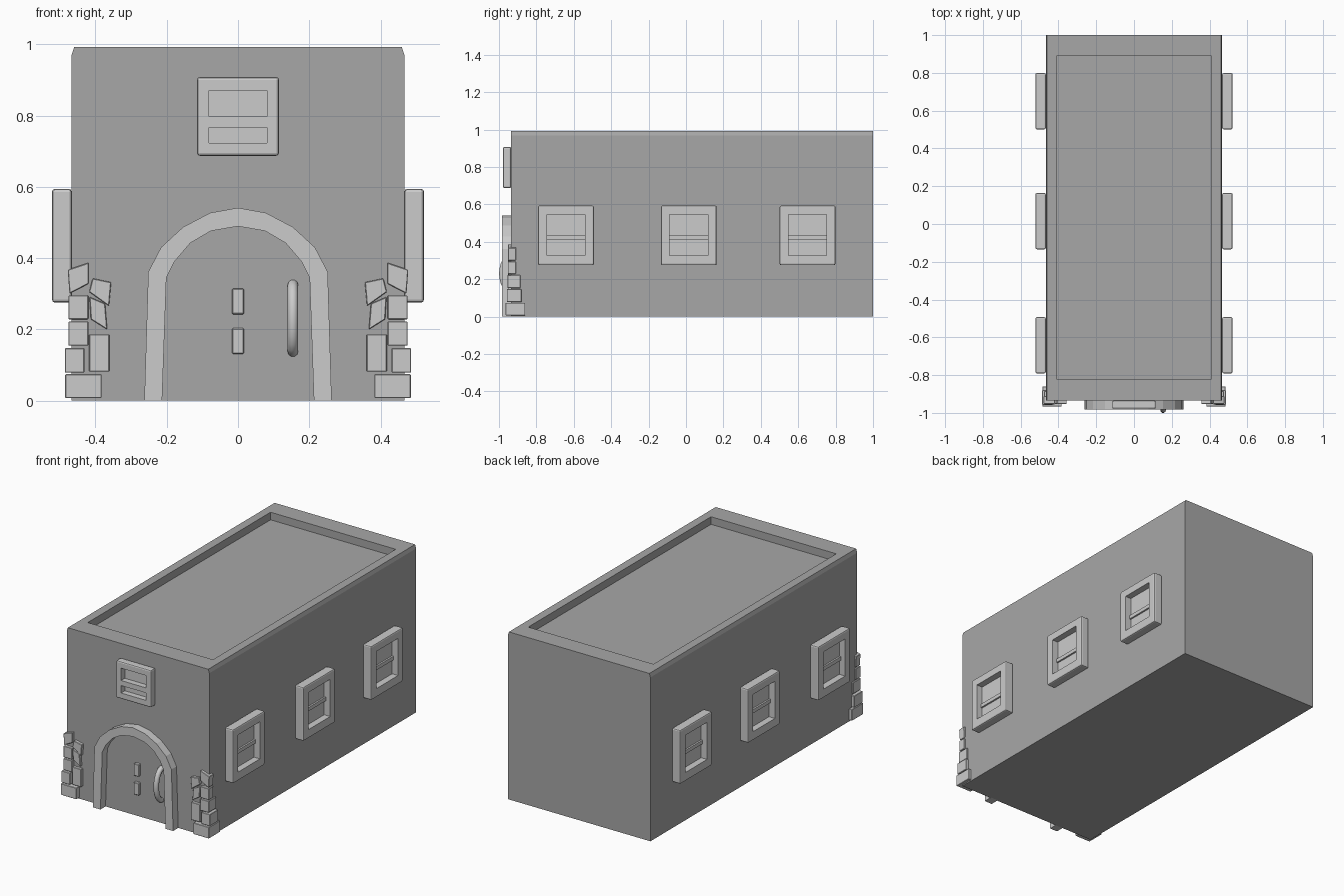
import bpy, bmesh, math

if "Cube" in bpy.data.objects:
    bpy.data.objects.remove(bpy.data.objects["Cube"])

FRONT = -0.935   # y of the front wall
SIDE = 0.467     # x of the side walls


def grey(name, value):
    mat = bpy.data.materials.new(name)
    mat.diffuse_color = (value, value, value, 1)
    mat.use_nodes = True
    mat.node_tree.nodes["Principled BSDF"].inputs["Base Color"].default_value = mat.diffuse_color
    return mat


WALL = grey("wall_grey", 0.39)
TRIM = grey("trim_grey", 0.52)


def finish(name, bm, bevel=0.0, segments=1, mat=TRIM):
    bmesh.ops.recalc_face_normals(bm, faces=bm.faces)
    mesh = bpy.data.meshes.new(name)
    bm.to_mesh(mesh)
    bm.free()
    mesh.materials.append(mat)
    ob = bpy.data.objects.new(name, mesh)
    bpy.context.collection.objects.link(ob)
    if bevel:
        mod = ob.modifiers.new("bevel", 'BEVEL')
        mod.width, mod.segments = bevel, segments
    return ob


def prism_bm(points, y0, y1):
    """Extrude an x/z outline from y0 to y1."""
    bm = bmesh.new()
    face = bm.faces.new([bm.verts.new((x, y0, z)) for x, z in points])
    ext = bmesh.ops.extrude_face_region(bm, geom=[face])['geom']
    verts = [g for g in ext if isinstance(g, bmesh.types.BMVert)]
    bmesh.ops.translate(bm, verts=verts, vec=(0, y1 - y0, 0))
    return bm


def prism(name, points, y0, y1, bevel=0.0, segments=1):
    return finish(name, prism_bm(points, y0, y1), bevel, segments)


def rect(x0, x1, z0, z1):
    return [(x0, z0), (x1, z0), (x1, z1), (x0, z1)]


def window_frame(name, outline, openings, depth):
    """Bevelled slab facing -y with rectangular openings cut through."""
    ob = prism(name, rect(*outline), -depth, 0, 0.008, 2)
    for hole in openings:
        cutter = prism("cutter", rect(*hole), -depth - 0.1, 0.1)
        cutter.hide_render = True
        mod = ob.modifiers.new("cut", 'BOOLEAN')
        mod.operation, mod.object, mod.solver = 'DIFFERENCE', cutter, 'EXACT'
    bpy.context.view_layer.objects.active = ob
    cutters = [m.object for m in ob.modifiers if m.type == 'BOOLEAN']
    for mod in list(ob.modifiers):
        bpy.ops.object.modifier_apply(modifier=mod.name)
    for cutter in cutters:
        bpy.data.objects.remove(cutter)
    return ob


# Building block with slightly chamfered long roof edges and a sunken roof
bm = prism_bm([(-SIDE, 0), (SIDE, 0), (SIDE, 0.97), (0.46, 0.992),
               (-0.46, 0.992), (-SIDE, 0.97)], FRONT, 1.0)
bm.normal_update()
roof = max(bm.faces, key=lambda f: f.calc_center_median().z)
bmesh.ops.inset_region(bm, faces=[roof], thickness=0.05)
for v in roof.verts:
    v.co.x = math.copysign(0.41, v.co.x)
    v.co.y = 0.89 if v.co.y > 0 else -0.82
floor = bmesh.ops.extrude_discrete_faces(bm, faces=[roof])['faces'][0]
bmesh.ops.translate(bm, verts=floor.verts, vec=(0, 0, -0.045))
finish("building", bm, mat=WALL)

# Door arch
outer = [(0.263, 0), (0.252, 0.361), (0.216, 0.43), (0.154, 0.487), (0.078, 0.527)]
inner = [(0.213, 0), (0.201, 0.344), (0.179, 0.389), (0.134, 0.442), (0.076, 0.476)]


def arch_path(half, top):
    return half + [(0, top)] + [(-x, z) for x, z in reversed(half)]


a, b = arch_path(outer, 0.541), arch_path(inner, 0.489)
bm = bmesh.new()
rings = []
for (xo, zo), (xi, zi) in zip(a, b):
    rings.append([bm.verts.new(p) for p in ((xo, -0.983, zo), (xi, -0.983, zi),
                                            (xi, FRONT + 0.005, zi), (xo, FRONT + 0.005, zo))])
for r, s in zip(rings, rings[1:]):
    for k in range(4):
        n = (k + 1) % 4
        bm.faces.new((r[k], r[n], s[n], s[k]))
bm.faces.new(rings[0])
bm.faces.new(rings[-1])
finish("door_arch", bm)

# Door plates and curved handle
prism("door_plate_upper", rect(-0.017, 0.017, 0.242, 0.314), -0.953, FRONT + 0.005, 0.003)
prism("door_plate_lower", rect(-0.017, 0.017, 0.131, 0.203), -0.953, FRONT + 0.005, 0.003)

curve = bpy.data.curves.new("door_handle", 'CURVE')
curve.dimensions = '3D'
curve.bevel_depth, curve.bevel_resolution, curve.use_fill_caps = 0.015, 3, True
spline = curve.splines.new('POLY')
spline.points.add(12)
for i, p in enumerate(spline.points):
    t = math.pi * i / 12
    p.co = (0.154, FRONT + 0.005 - 0.055 * math.sin(t), 0.231 - 0.094 * math.cos(t), 1)
handle = bpy.data.objects.new("door_handle", curve)
bpy.context.collection.objects.link(handle)
curve.materials.append(TRIM)
bpy.context.view_layer.objects.active = handle
handle.select_set(True)
bpy.ops.object.convert(target='MESH')
bpy.ops.object.shade_smooth_by_angle(angle=math.radians(60))

# Front window
front = window_frame("front_window", (-0.115, 0.115, 0.687, 0.908),
                     [(-0.081, 0.081, 0.797, 0.87), (-0.081, 0.081, 0.723, 0.767)], 0.043)
front.location.y = FRONT
prism("front_window_pane", rect(-0.09, 0.09, 0.71, 0.88), FRONT - 0.008, FRONT + 0.005)

# Side windows with a pane and a thin cross bar, three on each side
frame = window_frame("side_window", (-0.149, 0.149, 0.275, 0.594),
                     [(-0.102, 0.102, 0.327, 0.547)], 0.055)
pane = prism("side_window_pane", rect(-0.105, 0.105, 0.32, 0.55), -0.016, 0.005)
bar = prism("side_window_bar", rect(-0.104, 0.104, 0.412, 0.434), -0.026, -0.01)
for part in (frame, pane, bar):
    for side in (1, -1):
        for y in (-0.642, 0.015, 0.65):
            ob = part.copy()
            ob.location = (side * SIDE, y, 0)
            ob.rotation_euler.z = side * math.pi / 2
            bpy.context.collection.objects.link(ob)
    bpy.data.objects.remove(part)

# Corner stones: outline, front y, back y; mirrored to both corners
stones = [
    (rect(0.383, 0.485, 0.007, 0.074), -0.965, -0.86),
    (rect(0.431, 0.486, 0.078, 0.147), -0.958, -0.88),
    (rect(0.361, 0.418, 0.081, 0.186), -0.953, -0.92),
    (rect(0.420, 0.476, 0.154, 0.222), -0.955, -0.885),
    (rect(0.420, 0.476, 0.228, 0.295), -0.953, -0.91),
    ([(0.417, 0.291), (0.373, 0.272), (0.367, 0.199), (0.413, 0.228)], -0.952, -0.92),
    ([(0.478, 0.367), (0.419, 0.387), (0.419, 0.328), (0.473, 0.3)], -0.952, -0.91),
    ([(0.408, 0.343), (0.356, 0.332), (0.362, 0.265), (0.418, 0.305)], -0.953, -0.92),
]
for label, side in (("right", 1), ("left", -1)):
    for i, (pts, y0, y1) in enumerate(stones):
        prism(f"corner_stone_{label}_{i + 1}", [(side * x, z) for x, z in pts], y0, y1, 0.002)
